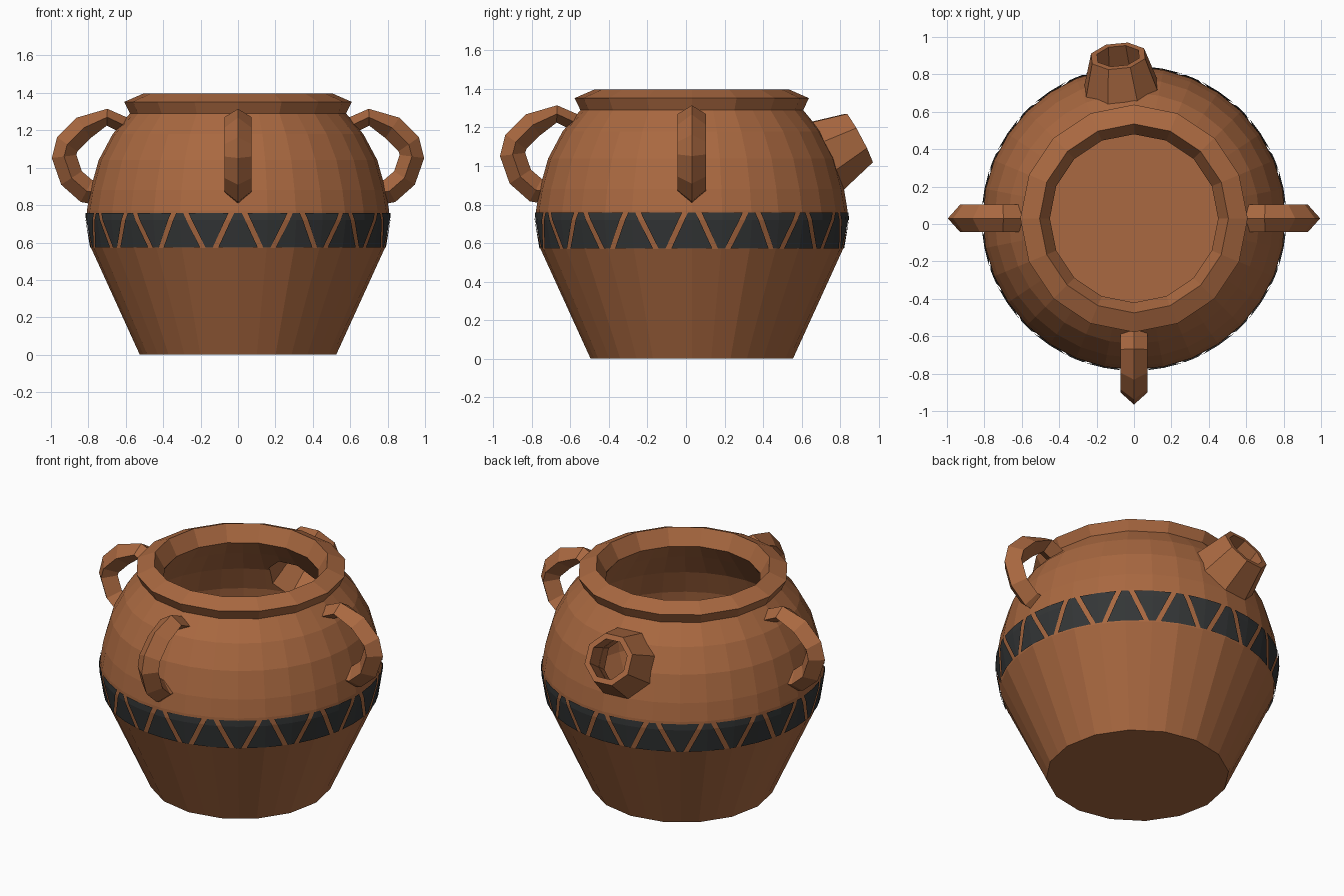
import bpy, bmesh, math
from mathutils import Vector

if "Cube" in bpy.data.objects:
    bpy.data.objects.remove(bpy.data.objects["Cube"])

CY = 0.03  # body axis offset in y


def material(name, col):
    m = bpy.data.materials.new(name)
    m.diffuse_color = (*col, 1)
    m.use_nodes = True
    m.node_tree.nodes["Principled BSDF"].inputs["Base Color"].default_value = m.diffuse_color
    return m


clay = material("terracotta", (0.40, 0.14, 0.052))
slate = material("charcoal_paint", (0.034, 0.037, 0.038))


def finish(name, bm, mat):
    bmesh.ops.recalc_face_normals(bm, faces=bm.faces)
    me = bpy.data.meshes.new(name)
    bm.to_mesh(me)
    bm.free()
    me.materials.append(mat)
    ob = bpy.data.objects.new(name, me)
    bpy.context.collection.objects.link(ob)
    return ob


def loft(name, rings, mat, loop=False):
    """Skin a list of point rings; cap the ends, or join last to first."""
    bm = bmesh.new()
    vs = [[bm.verts.new(p) for p in r] for r in rings]
    n = len(vs[0])
    pairs = list(zip(vs, vs[1:])) + ([(vs[-1], vs[0])] if loop else [])
    for a, b in pairs:
        for i in range(n):
            j = (i + 1) % n
            bm.faces.new((a[i], a[j], b[j], b[i]))
    if not loop:
        bm.faces.new(vs[0])
        bm.faces.new(vs[-1])
    return finish(name, bm, mat)


def polar(r, ang, z):
    return Vector((r * math.cos(ang), CY + r * math.sin(ang), z))


# Body: outer wall, rim and inner wall; base and rim are 16-sided
profile = [(0.525, 0, 1), (0.785, 0.57, 0), (0.81, 0.72, 0), (0.808, 0.77, 0),
           (0.79, 0.88, 0), (0.745, 1.04, 0), (0.67, 1.18, 0), (0.578, 1.29, 1),
           (0.608, 1.352, 1), (0.505, 1.397, 1), (0.45, 1.30, 1),
           (0.52, 1.20, 0), (0.63, 1.05, 0), (0.685, 0.90, 0),
           (0.705, 0.74, 0), (0.68, 0.57, 0), (0.46, 0.10, 1)]
rings = []
for r, z, coarse in profile:
    rings.append([polar(r * (math.cos(math.pi / 16) if coarse and i % 2 else 1),
                        i * math.pi / 16, z) for i in range(32)])
body = loft("pot_body", rings, clay)

# Spout: hollow octagonal cone, pointing up and back
yaw, pitch = math.radians(95.6), math.radians(28)
axis = Vector((math.cos(yaw) * math.cos(pitch), math.sin(yaw) * math.cos(pitch), math.sin(pitch)))
side = Vector((-math.sin(yaw), math.cos(yaw), 0))
up = axis.cross(side)
tip = polar(0.872, yaw, 1.145)


def octagon(s, r):
    return [tip + axis * s + (side * math.cos(a) + up * math.sin(a)) * r
            for a in (math.pi / 8 + k * math.pi / 4 for k in range(8))]


loft("spout", [octagon(-0.25, 0.225), octagon(0, 0.154),
               octagon(0, 0.12), octagon(-0.25, 0.162)], clay, loop=True)

# Hole through the wall behind the spout
cutter = loft("spout_hole_cutter", [octagon(-0.40, 0.185), octagon(0.05, 0.11)], clay)
cutter.hide_render = True
mod = body.modifiers.new("spout_hole", "BOOLEAN")
mod.operation = "DIFFERENCE"
mod.solver = "EXACT"
mod.object = cutter
bpy.context.view_layer.objects.active = body
bpy.ops.object.modifier_apply(modifier=mod.name)
bpy.data.objects.remove(cutter)

# Handles: diamond section swept along an ear-shaped path
path = [Vector(p) for p in [(0.56, 1.205), (0.70, 1.27), (0.825, 1.213), (0.913, 1.125),
                            (0.93, 1.06), (0.89, 0.945), (0.81, 0.875), (0.74, 0.865)]]
for name, ang in (("right_handle", 0), ("left_handle", math.pi), ("front_handle", -math.pi / 2)):
    wide = Vector((-math.sin(ang), math.cos(ang), 0)) * 0.073
    rings = []
    for i, p in enumerate(path):
        t = (path[min(i + 1, len(path) - 1)] - path[max(i - 1, 0)]).normalized()
        h = 0.045 if i < 2 else 0.066
        out = Vector((-t.y, t.x)) * h
        c = polar(p.x, ang, p.y)
        a, b = p + out, p - out
        rings.append([polar(a.x, ang, a.y), c + wide, polar(b.x, ang, b.y), c - wide])
    loft(name, rings, clay)

# Painted band: alternating upright and inverted truncated triangles
bm = bmesh.new()
z0, z1 = 0.573, 0.758
rows = [(0.786, z0), (0.81, 0.72), (0.809, z1)]
for k in range(32):
    mid = k * math.pi / 16
    low, high = (7.7, 1.4) if k % 2 == 0 else (1.4, 7.7)
    grid = []
    for r, z in rows:
        f = (z - z0) / (z1 - z0)
        half = math.radians(low + (high - low) * f)
        grid.append([bm.verts.new(polar(r + 0.005, mid + half * u, z)) for u in (-1, 0, 1)])
    for a, b in zip(grid, grid[1:]):
        for i in range(2):
            bm.faces.new((a[i], a[i + 1], b[i + 1], b[i]))
finish("painted_band", bm, slate)
# Make every plate face outwards
me = bpy.data.objects["painted_band"].data
bm = bmesh.new()
bm.from_mesh(me)
for f in bm.faces:
    f.normal_update()
    c = f.calc_center_median()
    if f.normal.dot(Vector((c.x, c.y - CY, 0))) < 0:
        f.normal_flip()
bm.to_mesh(me)
bm.free()
